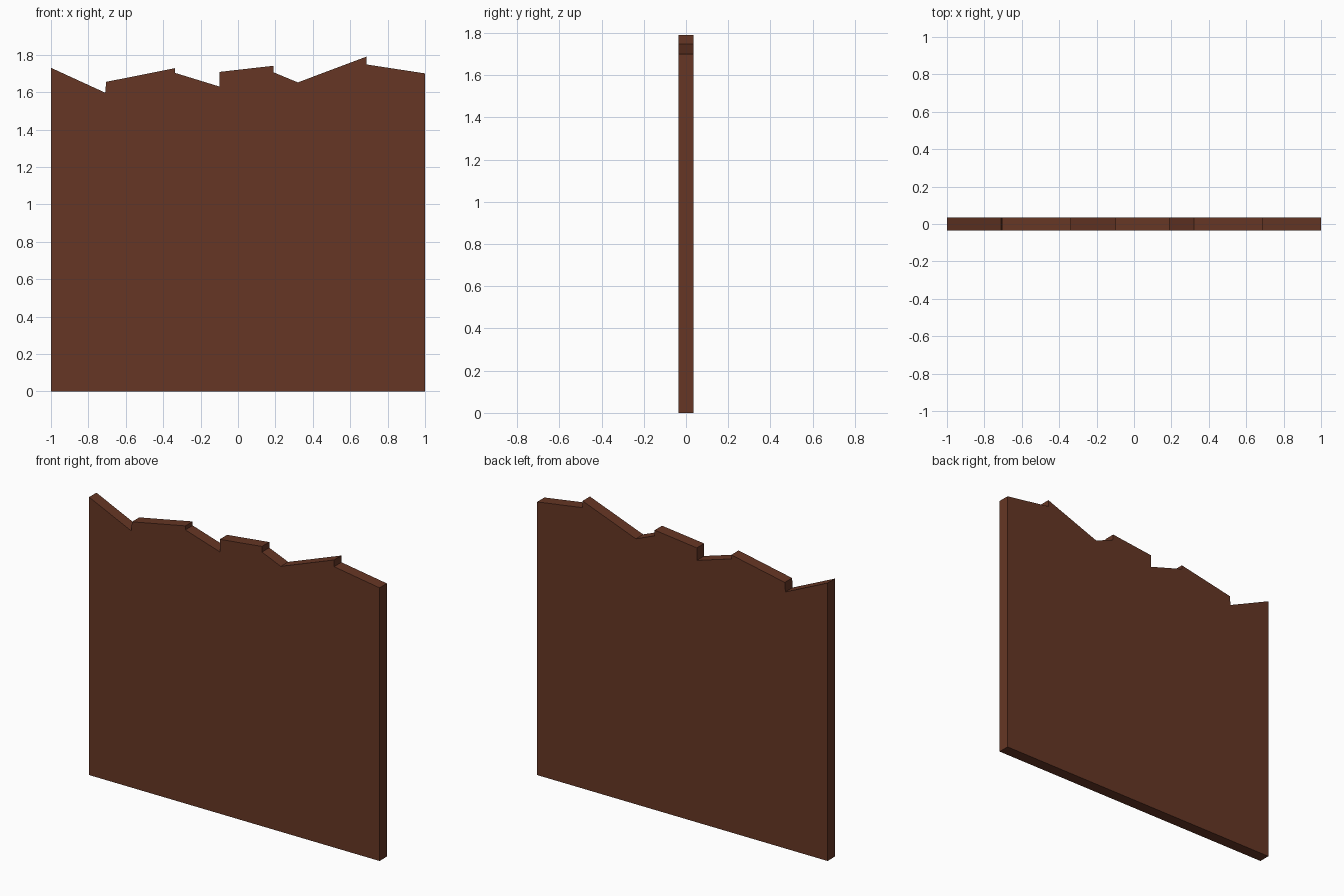
import bpy, bmesh
from mathutils import Vector

if "Cube" in bpy.data.objects:
    bpy.data.objects.remove(bpy.data.objects["Cube"])

THICKNESS = 0.072

# Broken top edge of the wall panel, left to right (x, z)
broken_top = [
    (-1.0, 1.73), (-0.71, 1.597), (-0.705, 1.655), (-0.337, 1.728),
    (-0.337, 1.703), (-0.10, 1.63), (-0.10, 1.708), (0.19, 1.741),
    (0.19, 1.706), (0.32, 1.652), (0.687, 1.79), (0.687, 1.748), (1.0, 1.70),
]
outline = [(1.0, 0.0), (-1.0, 0.0)] + broken_top

# Wood colour
wood = bpy.data.materials.new("dark_brown_wood")
wood.diffuse_color = (0.133, 0.037, 0.018, 1.0)
wood.use_nodes = True
wood.node_tree.nodes["Principled BSDF"].inputs["Base Color"].default_value = wood.diffuse_color

# Panel: front outline extruded through its thickness
bm = bmesh.new()
front = bm.faces.new([bm.verts.new((x, -THICKNESS / 2, z)) for x, z in outline])
extruded = bmesh.ops.extrude_face_region(bm, geom=[front], use_keep_orig=True)
back_verts = [g for g in extruded["geom"] if isinstance(g, bmesh.types.BMVert)]
bmesh.ops.translate(bm, verts=back_verts, vec=Vector((0, THICKNESS, 0)))
bmesh.ops.recalc_face_normals(bm, faces=bm.faces)

mesh = bpy.data.meshes.new("broken_wood_panel")
bm.to_mesh(mesh)
bm.free()
mesh.materials.append(wood)
panel = bpy.data.objects.new("broken_wood_panel", mesh)
bpy.context.collection.objects.link(panel)
